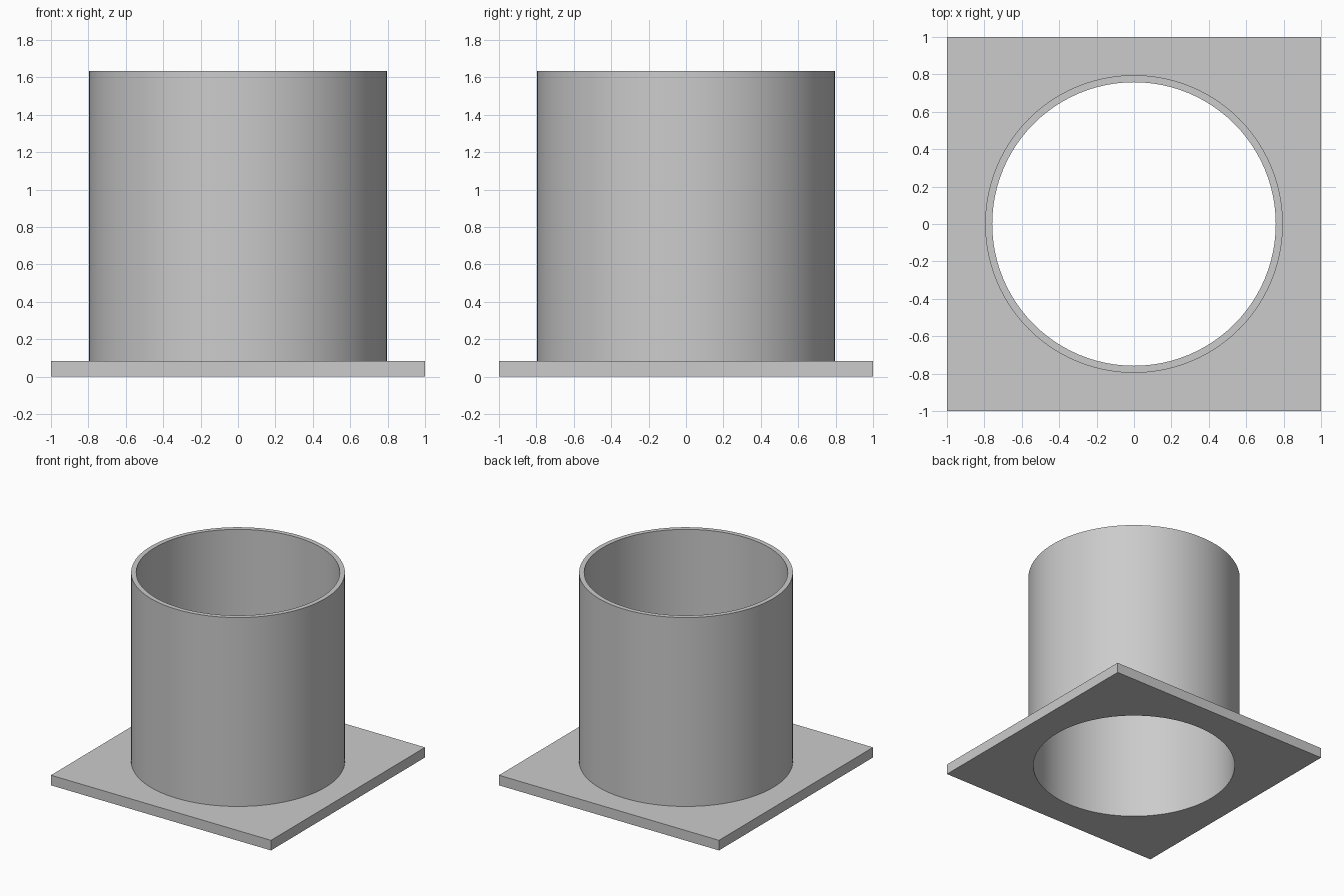
import bpy, bmesh
from math import sin, cos, pi, radians

cube = bpy.data.objects.get("Cube")
if cube:
    bpy.data.objects.remove(cube, do_unlink=True)

SIDES = 96          # multiple of 8, so the square rings hit their corners
OUTER, INNER = 0.796, 0.758
PLATE_TOP, TUBE_TOP = 0.083, 1.635

grey = bpy.data.materials.new("plain grey")
grey.use_nodes = True
colour = (0.6, 0.6, 0.6, 1)
grey.diffuse_color = colour
grey.node_tree.nodes["Principled BSDF"].inputs["Base Color"].default_value = colour

bm = bmesh.new()


def ring(size, z, square=False):
    """Closed ring of vertices, round or pushed out onto a square."""
    verts = []
    for i in range(SIDES):
        a = 2 * pi * i / SIDES
        x, y = cos(a), sin(a)
        k = size / max(abs(x), abs(y)) if square else size
        verts.append(bm.verts.new((x * k, y * k, z)))
    return verts


# Flanged pipe: one closed section from the bore, round the plate, up the tube
rings = [
    ring(INNER, 0),
    ring(1, 0, square=True),
    ring(1, PLATE_TOP, square=True),
    ring(OUTER, PLATE_TOP),
    ring(OUTER, TUBE_TOP),
    ring(INNER, TUBE_TOP),
]
for r, low in enumerate(rings):
    high = rings[(r + 1) % len(rings)]
    for i in range(SIDES):
        j = (i + 1) % SIDES
        bm.faces.new((low[i], low[j], high[j], high[i]))
bmesh.ops.recalc_face_normals(bm, faces=bm.faces)

mesh = bpy.data.meshes.new("flanged_pipe")
bm.to_mesh(mesh)
bm.free()
mesh.materials.append(grey)
pipe = bpy.data.objects.new("flanged_pipe", mesh)
bpy.context.collection.objects.link(pipe)

# Smooth round walls, crisp rims and plate edges
bpy.ops.object.select_all(action='DESELECT')
pipe.select_set(True)
bpy.context.view_layer.objects.active = pipe
bpy.ops.object.shade_smooth_by_angle(angle=radians(30))
